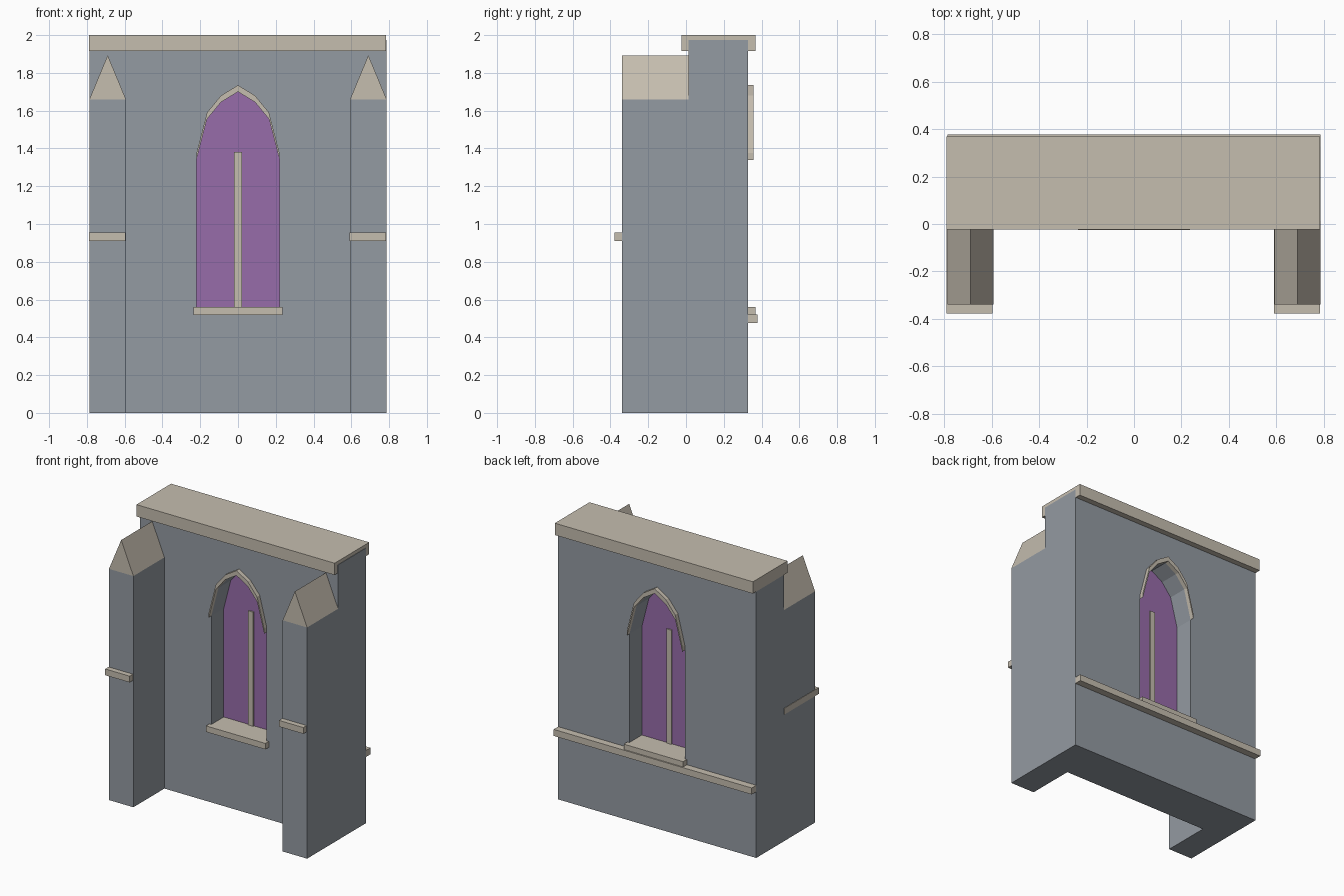
import bpy, bmesh
from mathutils import Vector

cube = bpy.data.objects.get("Cube")
if cube:
    bpy.data.objects.remove(cube, do_unlink=True)


def material(name, rgb):
    m = bpy.data.materials.new(name)
    m.use_nodes = True
    m.diffuse_color = (*rgb, 1)
    m.node_tree.nodes["Principled BSDF"].inputs["Base Color"].default_value = (*rgb, 1)
    return m


GREY = material("grey stone", (0.295, 0.325, 0.36))
TRIM = material("pale trim stone", (0.56, 0.51, 0.43))
GLASS = material("purple glass", (0.31, 0.15, 0.40))


def prism(name, profile, y0, y1, mat):
    """Extrude an (x, z) outline from y0 to y1."""
    bm = bmesh.new()
    face = bm.faces.new([bm.verts.new((x, y0, z)) for x, z in profile])
    ext = bmesh.ops.extrude_face_region(bm, geom=[face])["geom"]
    verts = [v for v in ext if isinstance(v, bmesh.types.BMVert)]
    bmesh.ops.translate(bm, verts=verts, vec=Vector((0, y1 - y0, 0)))
    bmesh.ops.recalc_face_normals(bm, faces=bm.faces)
    mesh = bpy.data.meshes.new(name)
    bm.to_mesh(mesh)
    bm.free()
    mesh.materials.append(mat)
    obj = bpy.data.objects.new(name, mesh)
    bpy.context.collection.objects.link(obj)
    return obj


def box(name, x0, x1, y0, y1, z0, z1, mat):
    return prism(name, [(x0, z0), (x1, z0), (x1, z1), (x0, z1)], y0, y1, mat)


# Main dimensions
W = 0.787                      # half width
FRONT, BACK = 0.012, 0.327     # wall faces
MID = (FRONT + BACK) / 2
BUTTRESS_FRONT, BUTTRESS_IN = -0.34, 0.593
SHIFT = -0.003                 # trim sits slightly to one side

# Pointed arch, right half from spring to apex, then mirrored
half = [(0.22, 1.34), (0.164, 1.555), (0.09, 1.645), (0, 1.70)]
arch = half + [(-x, z) for x, z in half[-2::-1]]
opening = [(-0.22, 0.54), (0.22, 0.54)] + arch

# Wall with the window opening cut through
wall = box("wall", -W, W, FRONT, BACK, 0, 1.975, GREY)
cutter = prism("window_cutter", opening, FRONT - 0.2, BACK + 0.2, GREY)
cutter.hide_render = True
cut = wall.modifiers.new("window_opening", "BOOLEAN")
cut.operation = "DIFFERENCE"
cut.solver = "EXACT"
cut.object = cutter
bpy.context.view_layer.objects.active = wall
bpy.ops.object.modifier_apply(modifier=cut.name)
bpy.data.objects.remove(cutter, do_unlink=True)

# Window glass, mullion and sill
prism("window_glass", opening, MID - 0.017, MID + 0.017, GLASS)
box("window_mullion", -0.02, 0.02, MID - 0.026, MID + 0.026, 0.55, 1.38, TRIM)
box("window_sill", -0.236, 0.236, -0.026, 0.369, 0.517, 0.56, TRIM)

# Arch moulding on both wall faces
band = arch + [(x, z + 0.035) for x, z in reversed(arch)]
prism("front_arch_moulding", band, FRONT - 0.03, FRONT, TRIM)
prism("back_arch_moulding", band, BACK, BACK + 0.03, TRIM)

# Coping along the top and string course along the back
box("coping", -W + SHIFT, W + SHIFT, -0.024, 0.369, 1.915, 2.0, TRIM)
box("back_string_course", -W, W, BACK, 0.378, 0.475, 0.522, TRIM)

# Buttresses with gabled caps and bands
for side, s in (("left", 1), ("right", -1)):
    x0, x1 = sorted((s * BUTTRESS_IN, s * W))
    box(side + "_buttress", x0, x1, BUTTRESS_FRONT, FRONT, 0, 1.66, GREY)
    prism(side + "_buttress_cap", [(x0, 1.66), (x1, 1.66), ((x0 + x1) / 2, 1.893)],
          BUTTRESS_FRONT, FRONT, TRIM)
    box(side + "_buttress_band", x0 + SHIFT, x1 + SHIFT, -0.378, FRONT, 0.91, 0.955, TRIM)
